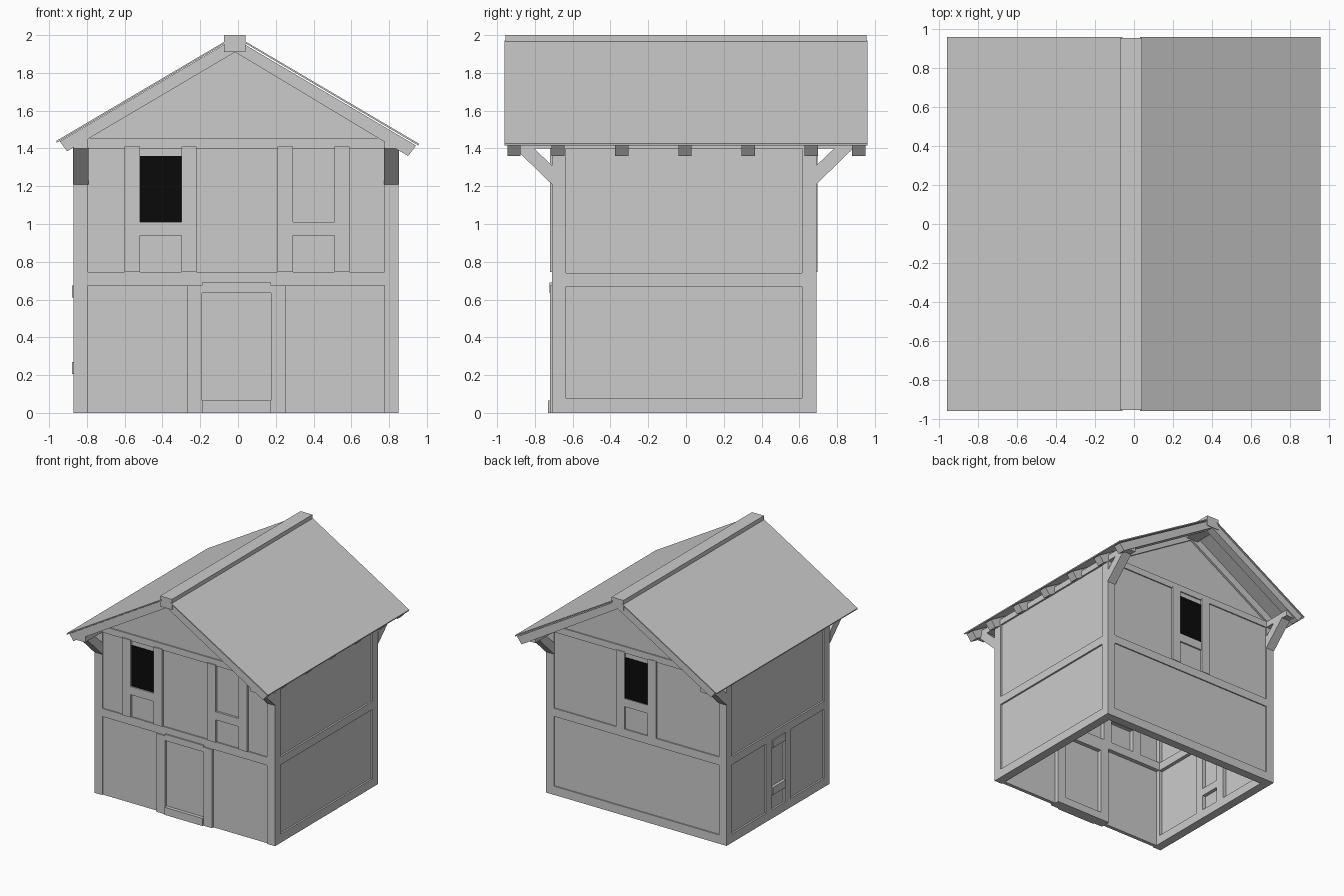
import bpy

if "Cube" in bpy.data.objects:
    bpy.data.objects.remove(bpy.data.objects["Cube"])

def material(name, c):
    m = bpy.data.materials.new(name)
    m.diffuse_color = (c, c, c, 1)
    m.use_nodes = True
    m.node_tree.nodes["Principled BSDF"].inputs["Base Color"].default_value = m.diffuse_color
    return m

GREY = material("plain grey", 0.6)
BLACK = material("window black", 0.003)

def prism(name, pts, a, b, axis='y', mat=GREY):
    """Extrude a profile: (x,z) along y, or (y,z) along x."""
    n = len(pts)
    place = (lambda p, t: (p[0], t, p[1])) if axis == 'y' else (lambda p, t: (t, p[0], p[1]))
    verts = [place(p, t) for t in (a, b) for p in pts]
    faces = [tuple(range(n)), tuple(range(2 * n - 1, n - 1, -1))]
    faces += [(i, i + n, (i + 1) % n + n, (i + 1) % n) for i in range(n)]
    me = bpy.data.meshes.new(name)
    me.from_pydata(verts, [], faces)
    area = sum(pts[i][0] * pts[(i + 1) % n][1] - pts[(i + 1) % n][0] * pts[i][1] for i in range(n))
    outward = (area > 0) == (axis == 'y')
    if not outward:
        me.flip_normals()
    me.materials.append(mat)
    ob = bpy.data.objects.new(name, me)
    bpy.context.collection.objects.link(ob)
    return ob

def box(name, x0, x1, y0, y1, z0, z1, mat=GREY):
    return prism(name, [(x0, z0), (x1, z0), (x1, z1), (x0, z1)], y0, y1, 'y', mat)

XL, XR, YF, YB = -0.87, 0.85, -0.71, 0.69
T = 0.075  # timber thickness

# Corner posts and their diagonal braces
for sx, x0 in (("left", XL), ("right", XR - T)):
    for sy, y0 in (("front", YF), ("back", YB - T)):
        box(f"{sx}_{sy}_post", x0, x0 + T, y0, y0 + T, 0, 1.42)
    for sy, yw, s in (("front", YF, -1), ("back", YB, 1)):
        prism(f"{sx}_{sy}_brace", [(yw, 1.21), (yw + s * 0.2, 1.405),
              (yw + s * 0.1, 1.405), (yw, 1.31)], x0 - 0.003, x0 + T + 0.003, 'x')
    # Wall plate carrying the rafters
    prism(f"{sx}_wall_plate", [(x0, 1.40), (x0 + T, 1.40), (x0 + T, 1.45), (x0, 1.45)]
          , -0.94, 0.94)

# Side walls: sill beams, middle beams and recessed panels
for side, x0, p0 in (("left", XL, XL + 0.015), ("right", XR - T, XR - 0.045)):
    box(f"{side}_sill_beam", x0, x0 + T, YF + T, YB - T, 0, 0.075)
    box(f"{side}_middle_beam", x0, x0 + T, YF + T, YB - T, 0.67, 0.74)
    for lvl, z0, z1 in (("lower", 0.06, 0.68), ("upper", 0.73, 1.43)):
        box(f"{side}_{lvl}_panel", p0, p0 + 0.03, YF + 0.06, YB - 0.06, z0, z1)

# Front and back walls
box("back_sill_beam", XL + T, XR - T, YB - T, YB, 0, 0.075)
for side, y0, p0 in (("front", YF, YF + 0.01), ("back", YB - T, YB - 0.04)):
    for lvl, z0, z1 in (("middle", 0.675, 0.745), ("tie", 1.40, 1.455)):
        box(f"{side}_{lvl}_beam", XL + T, XR - T, y0, y0 + T, z0, z1)
    for lvl, z0, z1 in (("lower", 0.0, 0.69), ("upper", 0.73, 1.42)):
        box(f"{side}_{lvl}_panel", XL + 0.06, XR - 0.06, p0, p0 + 0.03, z0, z1)
    prism(f"{side}_gable_panel", [(XL + 0.06, 1.41), (XR - 0.06, 1.41),
          (XR - 0.06, 1.45), (-0.015, 1.92), (XL + 0.06, 1.45)], p0, p0 + 0.03)

# Window frames on the front and back gables
def gable_window(name, xa, xb, y0, y1):
    for s, a, b in (("left", xa - 0.08, xa), ("right", xb, xb + 0.08)):
        box(f"{name}_{s}_post", a, b, y0, y1, 0.745, 1.41)
    box(f"{name}_sill", xa, xb, y0 + 0.002, y1 - 0.002, 0.94, 1.01)

gable_window("front_left_window", -0.52, -0.30, -0.72, YF + T)
gable_window("front_right_window", 0.29, 0.51, -0.72, YF + T)
gable_window("back_window", -0.12, 0.10, YB - T, YB + 0.005)
box("front_window_pane", -0.52, -0.30, YF + 0.004, YF + 0.01, 1.01, 1.36, BLACK)
box("back_window_pane", -0.12, 0.10, YB - 0.01, YB - 0.004, 1.01, 1.36, BLACK)

# Door frame on the front
for s, a in (("left", -0.27), ("right", 0.175)):
    box(f"door_{s}_post", a, a + 0.08, -0.72, YF + T, 0, 0.675)
box("door_sill", -0.19, 0.175, -0.73, YF + T, 0, 0.065)
box("door_lintel", -0.19, 0.175, -0.722, YF + T, 0.635, 0.69)

# Small window frame on the left wall
for s, a in (("front", -0.18), ("back", 0.075)):
    box(f"left_window_{s}_post", XL, XL + T, a, a + 0.08, 0.07, 0.68)
for s, z in (("sill", 0.205), ("lintel", 0.61)):
    box(f"left_window_{s}", XL - 0.01, XL + T, -0.10, 0.075, z, z + 0.065)

# Rafter pairs
for i, y in enumerate((-0.91, -0.677, -0.34, -0.005, 0.33, 0.663, 0.915)):
    a, b = y - 0.035, y + 0.035
    prism(f"left_rafter_{i}", [(-0.905, 1.385), (-0.015, 1.91), (-0.015, 1.985), (-0.943, 1.437)], a, b)
    prism(f"right_rafter_{i}", [(0.90, 1.36), (0.943, 1.415), (-0.015, 1.98), (-0.015, 1.91)], a, b)

# Roof skins and ridge beam
prism("left_roof", [(-0.96, 1.43), (-0.06, 1.962), (-0.06, 1.972), (-0.962, 1.44)], -0.96, 0.96)
prism("right_roof", [(0.956, 1.415), (0.958, 1.425), (0.03, 1.972), (0.03, 1.962)], -0.96, 0.96)
box("ridge_beam", -0.073, 0.04, -0.955, 0.955, 1.91, 2.0)
